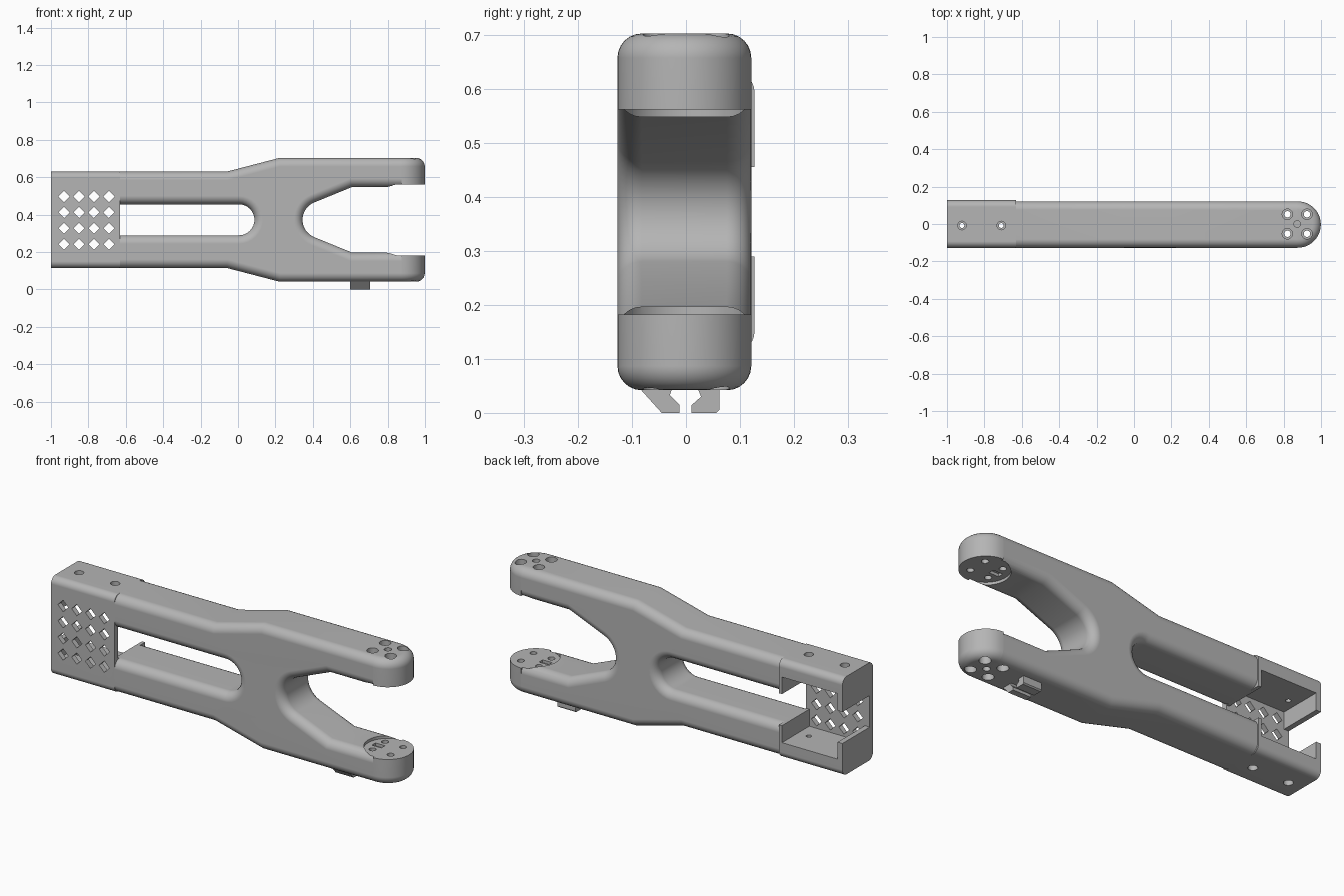
import bpy, bmesh, math
from mathutils import Vector, Matrix

if "Cube" in bpy.data.objects:
    bpy.data.objects.remove(bpy.data.objects["Cube"])

grey = bpy.data.materials.new("plain_grey")
grey.use_nodes = True
grey.diffuse_color = (0.46, 0.46, 0.46, 1)
grey.node_tree.nodes["Principled BSDF"].inputs["Base Color"].default_value = grey.diffuse_color

FRONT, BACK, MID = -0.127, 0.121, 0.3725   # body faces and mirror height
ROUND, STEPS = 0.045, 6                    # edge rounding
PLATE_X, TIP_X = -0.63, 0.875              # where box and tips begin


def make(name, bm):
    bmesh.ops.recalc_face_normals(bm, faces=bm.faces)
    mesh = bpy.data.meshes.new(name)
    bm.to_mesh(mesh)
    bm.free()
    mesh.materials.append(grey)
    obj = bpy.data.objects.new(name, mesh)
    bpy.context.collection.objects.link(obj)
    return obj


def activate(obj):
    bpy.ops.object.select_all(action='DESELECT')
    obj.select_set(True)
    bpy.context.view_layer.objects.active = obj


def cut(target, cutter_bm):
    cutter = make("cutter", cutter_bm)
    cutter.hide_render = True
    mod = target.modifiers.new("cut", 'BOOLEAN')
    mod.operation, mod.solver, mod.object = 'DIFFERENCE', 'EXACT', cutter
    activate(target)
    bpy.ops.object.modifier_apply(modifier=mod.name)
    bpy.data.objects.remove(cutter)


def finish(obj):
    activate(obj)
    bpy.ops.object.shade_smooth_by_angle(angle=math.radians(28))
    mod = obj.modifiers.new("even_normals", 'WEIGHTED_NORMAL')
    mod.keep_sharp = True


def box(lo, hi, bm=None):
    bm = bm or bmesh.new()
    lo, hi = Vector(lo), Vector(hi)
    bmesh.ops.create_cube(bm, size=1, matrix=Matrix.Translation((lo + hi) / 2)
                          @ Matrix.Diagonal((*(hi - lo), 1)))
    return bm


def post(x, y, z0, z1, r, bm=None, sides=24):
    bm = bm or bmesh.new()
    bmesh.ops.create_cone(bm, cap_ends=True, segments=sides, radius1=r, radius2=r,
                          depth=abs(z1 - z0), matrix=Matrix.Translation((x, y, (z0 + z1) / 2)))
    return bm


def prism(points, place, a, b):
    """Extrude a 2D outline between a and b along the axis chosen by place."""
    bm = bmesh.new()
    rings = [[bm.verts.new(place(u, v, w)) for u, v in points] for w in (a, b)]
    for i in range(len(points)):
        bm.faces.new((rings[0][i - 1], rings[0][i], rings[1][i], rings[1][i - 1]))
    for ring in rings:
        bm.faces.new(ring)
    return bm


def arc(cx, cz, r, start, end, n):
    return [(cx + r * math.cos(math.radians(start + (end - start) * i / n)),
             cz + r * math.sin(math.radians(start + (end - start) * i / n))) for i in range(n + 1)]


def inset(points, d):
    """Move a counter-clockwise outline inwards by d with mitred corners."""
    out = []
    for i, p in enumerate(points):
        p, a, b = Vector(p), Vector(points[i - 1]), Vector(points[(i + 1) % len(points)])
        e, f = (p - a).normalized(), (b - p).normalized()
        n, m = Vector((-e.y, e.x)), Vector((-f.y, f.x))
        out.append(p + (n + m) * (d / (1 + n.dot(m))))
    return out


# Forked body: lower half outline, mirrored about the middle height
lower = [(-1.2, 0.115), (-0.06, 0.115), (0.22, 0.042), (1.2, 0.042), (1.2, 0.197), (0.61, 0.197)]
throat = arc(0.445, MID, 0.1, 247, 113, 16)
slot = arc(0.005, MID, 0.083, 90, -90, 16)
upper = [(x, 2 * MID - z) for x, z in reversed(lower)]
outline = lower + throat + upper + [(-1.2, MID + 0.083)] + slot + [(-1.2, MID - 0.083)]

quarter = [math.pi / 2 * i / STEPS for i in range(STEPS + 1)]
layers = [(FRONT + ROUND * (1 - math.sin(t)), ROUND * (1 - math.cos(t))) for t in reversed(quarter)]
layers += [(BACK - ROUND * (1 - math.sin(t)), ROUND * (1 - math.cos(t))) for t in quarter]
bm = bmesh.new()
rings = [[bm.verts.new((p.x, y, p.y)) for p in inset(outline, d)] for y, d in layers]
for r, s in zip(rings, rings[1:]):
    for i in range(len(r)):
        bm.faces.new((r[i - 1], r[i], s[i], s[i - 1]))
bm.faces.new(rings[0])
bm.faces.new(rings[-1])
bmesh.ops.recalc_face_normals(bm, faces=bm.faces)
body = make("forked_body", bm)
for x0, x1 in ((-1.5, PLATE_X), (TIP_X, 1.5)):
    cut(body, box((x0, -1, -1), (x1, 1, 2)))

# Rounded fork tips, one per arm
tip_r, tip_y = (BACK - FRONT) / 2, (BACK + FRONT) / 2
tips = []
for side, name in ((1, "upper_tip"), (-1, "lower_tip")):
    pad = MID + side * 0.19
    top = MID + side * 0.3305
    profile = [(0, pad), (tip_r, pad)]
    profile += [(tip_r - ROUND * (1 - math.cos(t)), top - side * ROUND * (1 - math.sin(t))) for t in quarter]
    profile += [(0, top)]
    bm = bmesh.new()
    verts = [bm.verts.new((TIP_X, tip_y - u, z)) for u, z in profile]
    face = bm.faces.new(verts)
    bmesh.ops.spin(bm, geom=[face], cent=(TIP_X, tip_y, 0), axis=(0, 0, 1),
                   angle=math.pi, steps=24, use_duplicate=False)
    bmesh.ops.remove_doubles(bm, verts=bm.verts, dist=1e-5)
    bm.faces.ensure_lookup_table()
    if not any(abs(f.normal.x) > 0.99 and len(f.verts) == len(profile) for f in bm.faces):
        bmesh.ops.holes_fill(bm, edges=[e for e in bm.edges if e.is_boundary])
    tips.append(make(name, bm))

    # Mounting pad recess, wire groove, screw holes and counterbores
    for target in (body, tips[-1]):
        if target is body:
            cut(target, post(TIP_X, tip_y, pad, MID, 0.115, sides=48))
        cut(target, box((0.79, -0.015, min(pad - 0.1, MID) if side < 0 else MID),
                        (0.845, 0.015, MID if side < 0 else pad + 0.015))
            if side > 0 else box((0.79, -0.015, pad - 0.015), (0.845, 0.015, MID)))
        for r, depth in ((0.017, 0.3), (0.028, 0.05)):
            bm = bmesh.new()
            for x in (0.82, 0.925):
                for y in (-0.052, 0.052):
                    post(x, y, top + side * 0.05, top - side * depth, r, bm)
            cut(target, bm)
        cut(target, post(0.8725, 0, top + side * 0.05, top - side * 0.05, 0.018))

# Open-backed box with a perforated front plate
corner = 0.035
yz = []
for cy, cz, start in ((0.127 - corner, 0.63 - corner, 0), (FRONT + corner, 0.63 - corner, 90),
                      (FRONT + corner, 0.115 + corner, 180), (0.127 - corner, 0.115 + corner, 270)):
    yz += arc(cy, cz, corner, start, start + 90, STEPS)
holder = make("box_end", prism(yz, lambda y, z, x: (x, y, z), -1, PLATE_X))
cut(holder, box((-1.1, -0.1, MID - 0.083), (-0.5, 0.3, MID + 0.083)))
cut(holder, box((-0.972, -0.1, 0.2), (-0.648, 0.3, 0.545)))
bm = bmesh.new()
for i in range(4):
    for j in range(4):
        x, z, h = -0.93 + 0.08 * i, 0.242 + 0.085 * j, 0.03
        hole = [(x - h, z), (x, z - h), (x + h, z), (x, z + h)]
        rings = [[bm.verts.new((u, y, v)) for u, v in hole] for y in (-0.2, -0.05)]
        for k in range(4):
            bm.faces.new((rings[0][k - 1], rings[0][k], rings[1][k], rings[1][k - 1]))
        for ring in rings:
            bm.faces.new(ring)
cut(holder, bm)
for r, depth in ((0.013, 0.2), (0.023, 0.03)):
    bm = bmesh.new()
    for x in (-0.92, -0.71):
        post(x, -0.008, 0.7, 0.63 - depth, r, bm)
        post(x, -0.008, 0.05, 0.115 + depth, r, bm)
    cut(holder, bm)

# Cable clip hooks under the lower arm
hooks = {
    "front_clip_hook": [(-0.09, 0.05), (-0.045, 0.0), (-0.012, 0.0), (-0.012, 0.015),
                        (-0.03, 0.033), (-0.024, 0.05)],
    "back_clip_hook": [(0.062, 0.05), (0.062, 0.006), (0.056, 0.0), (0.01, 0.0), (0.01, 0.014),
                       (0.028, 0.03), (0.02, 0.05)],
}
for name, points in hooks.items():
    finish(make(name, prism(points, lambda y, z, x: (x, y, z), 0.6, 0.705)))

for obj in [body, holder] + tips:
    finish(obj)
